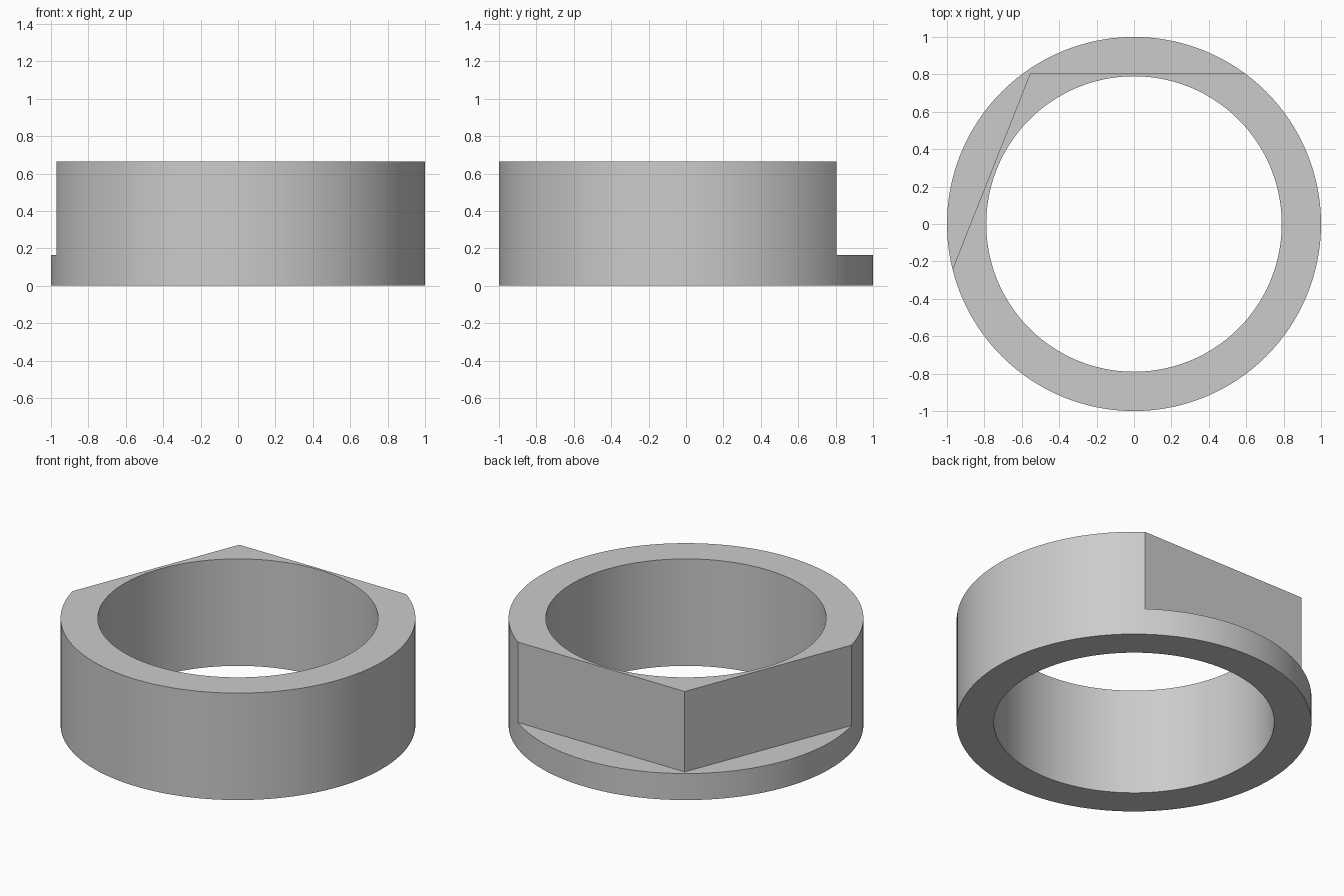
import bpy, bmesh, math
from mathutils import Vector

cube = bpy.data.objects.get("Cube")
if cube:
    bpy.data.objects.remove(cube)

OUTER, INNER, HEIGHT, FLANGE = 1.0, 0.79, 0.665, 0.165
SEGMENTS = 128

grey = bpy.data.materials.new("plain_grey")
grey.use_nodes = True
colour = (0.6, 0.6, 0.6, 1)
grey.diffuse_color = colour
grey.node_tree.nodes["Principled BSDF"].inputs["Base Color"].default_value = colour


def add_object(name, bm):
    bmesh.ops.recalc_face_normals(bm, faces=bm.faces)
    mesh = bpy.data.meshes.new(name)
    bm.to_mesh(mesh)
    bm.free()
    mesh.materials.append(grey)
    obj = bpy.data.objects.new(name, mesh)
    bpy.context.collection.objects.link(obj)
    return obj


# Ring: rectangular section spun about z
bm = bmesh.new()
section = [(INNER, 0), (OUTER, 0), (OUTER, HEIGHT), (INNER, HEIGHT)]
verts = [bm.verts.new((r, 0, z)) for r, z in section]
edges = [bm.edges.new((verts[i], verts[i - 1])) for i in range(4)]
bmesh.ops.spin(bm, geom=verts + edges, cent=(0, 0, 0), axis=(0, 0, 1),
               angle=math.tau, steps=SEGMENTS, use_merge=True)
bmesh.ops.remove_doubles(bm, verts=bm.verts, dist=1e-4)
ring = add_object("ring_body", bm)

# Cutter: wedge whose two walls form the flats above the flange
corner = Vector((-0.555, 0.805))
side_end = Vector((-0.97, -0.24))
far_side = corner + (side_end - corner) * 1.5
outline = [corner, (2, corner.y), (2, 2), (-2, 2), (-2, far_side.y), far_side]
bm = bmesh.new()
base = bm.faces.new([bm.verts.new((p[0], p[1], FLANGE)) for p in outline])
top = bmesh.ops.extrude_face_region(bm, geom=[base])["geom"]
bmesh.ops.translate(bm, vec=(0, 0, 1),
                    verts=[g for g in top if isinstance(g, bmesh.types.BMVert)])
cutter = add_object("flats_cutter", bm)
cutter.hide_render = True

# Cut the flats, apply, and shade
cut = ring.modifiers.new("flats", 'BOOLEAN')
cut.operation = 'DIFFERENCE'
cut.solver = 'EXACT'
cut.object = cutter
bpy.ops.object.select_all(action='DESELECT')
ring.select_set(True)
bpy.context.view_layer.objects.active = ring
bpy.ops.object.modifier_apply(modifier=cut.name)
bpy.data.objects.remove(cutter)
bpy.ops.object.shade_smooth_by_angle(angle=math.radians(20))
